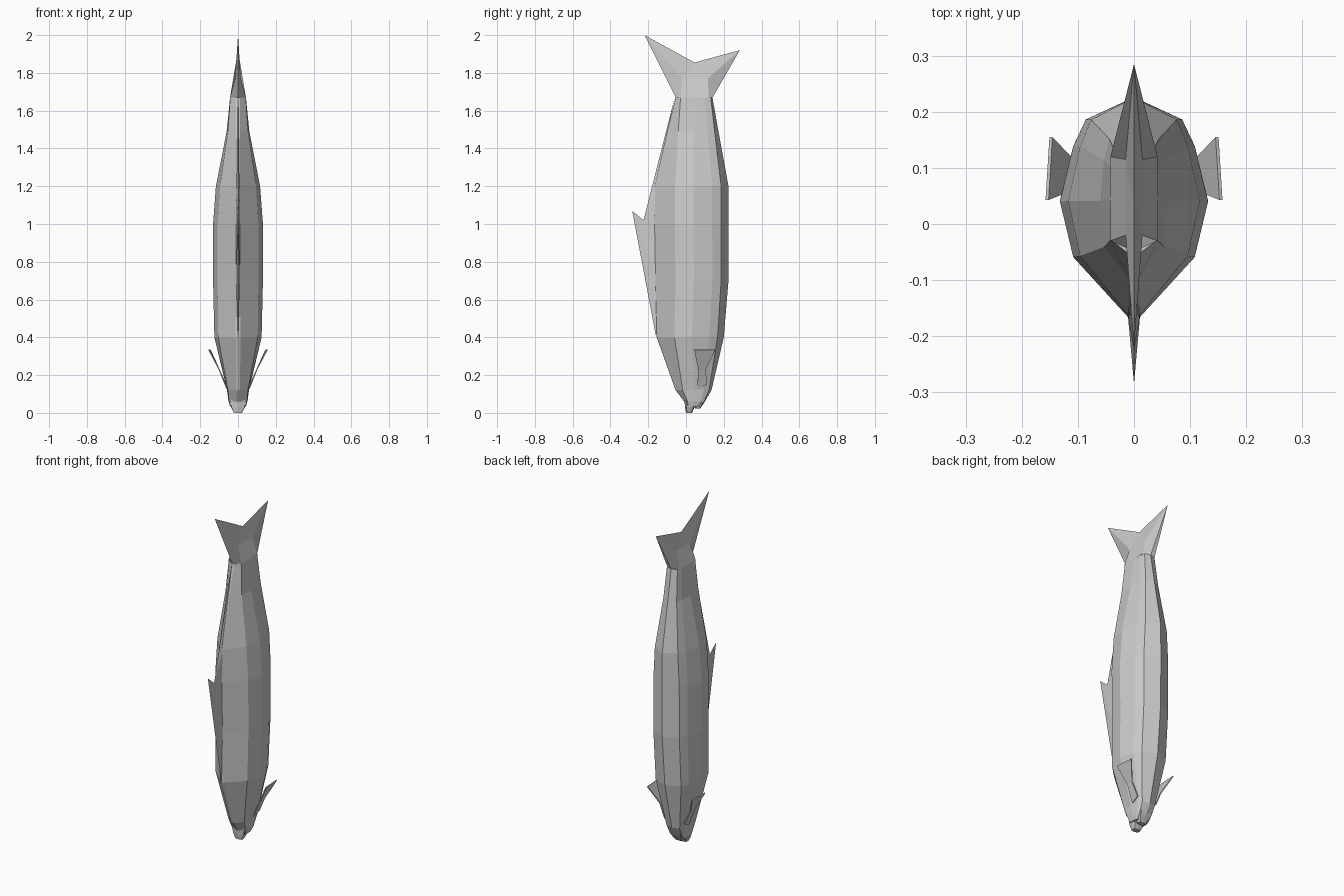
import bpy


def add_mesh(name, verts, faces, mirror=False, thick=0):
    me = bpy.data.meshes.new(name)
    me.from_pydata(verts, [], faces)
    ob = bpy.data.objects.new(name, me)
    bpy.context.collection.objects.link(ob)
    if thick:
        m = ob.modifiers.new("thickness", 'SOLIDIFY')
        m.thickness = thick
        m.offset = 0
    if mirror:
        m = ob.modifiers.new("mirror", 'MIRROR')
        m.use_clip = True
    return ob


# Half cross-section from back ridge to belly: (width fraction, depth fraction)
ROUND = [(0, 0), (.08, .01), (.82, .28), (1, .53), (.82, .78), (.65, .9), (0, 1)]
SQUARE = [(0, 0), (.3, .02), (1, .12), (1, .5), (1, .8), (.85, .96), (0, 1)]


def loft(name, stations):
    verts, faces = [], []
    n = len(ROUND)
    for z, y0, y1, hw, s in stations:
        for (a, b), (c, d) in zip(ROUND, SQUARE):
            verts.append(((a + (c - a) * s) * hw, y0 + (b + (d - b) * s) * (y1 - y0), z))
    for i in range(len(stations) - 1):
        for j in range(n - 1):
            k = i * n + j
            faces.append((k, k + 1, k + n + 1, k + n))
    last = (len(stations) - 1) * n
    faces.append(tuple(range(n - 1, -1, -1)))
    faces.append(tuple(range(last, last + n)))
    return add_mesh(name, verts, faces, mirror=True)


# Body: z, back y, belly y, half width, squareness
loft("body", [
    (.035, 0, .075, .042, .8),
    (.06, -.01, .1, .05, .7),
    (.12, -.055, .135, .058, .5),
    (.4, -.155, .2, .125, .1),
    (.7, -.165, .225, .132, 0),
    (1.0, -.17, .226, .132, 0),
    (1.2, -.167, .225, .117, 0),
    (1.49, -.1, .172, .06, .4),
    (1.67, -.055, .14, .042, .9)])

# Jaws at the nose end
loft("upper_lip", [(0, 0, .032, .022, .8), (.03, -.005, .045, .036, .8), (.08, -.01, .05, .042, .8)])
loft("lower_lip", [(.022, .048, .075, .022, .8), (.06, .045, .1, .042, .8), (.08, .045, .11, .045, .8)])

# Tail: thick core tapering to a sharp forked edge
add_mesh("tail_fin",
         [(0, -.05, 1.66), (.042, -.03, 1.67), (.042, .12, 1.67), (0, .135, 1.66),
          (.015, -.02, 1.77), (.015, .115, 1.77),
          (0, -.22, 2), (0, .045, 1.855), (0, .285, 1.92)],
         [(0, 1, 4, 6), (1, 2, 5, 4), (2, 3, 8, 5),
          (6, 4, 7), (4, 5, 7), (5, 8, 7)], mirror=True)

# Dorsal fin and low ridge running to the tail
add_mesh("dorsal_fin",
         [(0, -.158, .4), (0, -.285, 1.07), (0, -.225, 1.02), (0, -.06, 1.67),
          (.012, -.155, 1.2), (.012, -.15, .7)],
         [(0, 5, 1), (1, 5, 4, 2), (2, 4, 3)], mirror=True)

# Pectoral fins
add_mesh("pectoral_fins",
         [(.06, .06, .13), (.065, .11, .15), (.1, .105, .23),
          (.148, .155, .335), (.155, .043, .335), (.1, .065, .23)],
         [(0, 1, 2, 5), (5, 2, 3, 4)], mirror=True, thick=.006)
